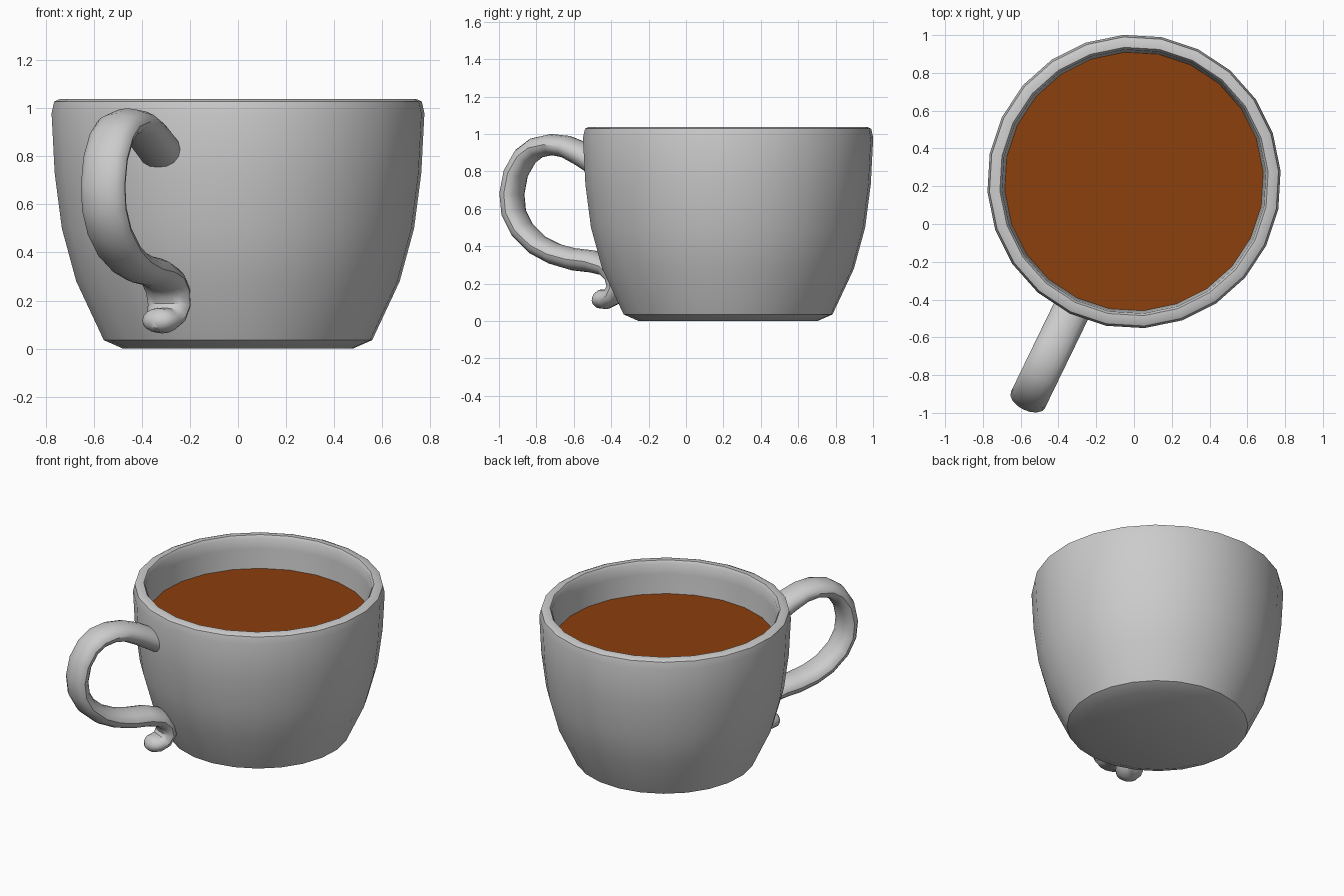
import bpy, bmesh, math
from mathutils import Vector

if "Cube" in bpy.data.objects:
    bpy.data.objects.remove(bpy.data.objects["Cube"])

SIDES = 24
CENTRE = Vector((0, 0.225, 0))
ANGLE = math.radians(244.1)                      # direction the handle points
OUT = Vector((math.cos(ANGLE), math.sin(ANGLE), 0))
SIDE = Vector((-OUT.y, OUT.x, 0))
UP = Vector((0, 0, 1))


def loft(name, rings):
    """Join closed rings of points into a capped skin."""
    bm = bmesh.new()
    loops = [[bm.verts.new(p) for p in ring] for ring in rings]
    n = len(loops[0])
    for a, b in zip(loops, loops[1:]):
        for i in range(n):
            j = (i + 1) % n
            bm.faces.new((a[i], a[j], b[j], b[i]))
    bm.faces.new(loops[0])
    if len(loops) > 1:
        bm.faces.new(loops[-1])
    bmesh.ops.recalc_face_normals(bm, faces=bm.faces[:])
    mesh = bpy.data.meshes.new(name)
    bm.to_mesh(mesh)
    bm.free()
    obj = bpy.data.objects.new(name, mesh)
    bpy.context.collection.objects.link(obj)
    bpy.ops.object.select_all(action='DESELECT')
    obj.select_set(True)
    bpy.context.view_layer.objects.active = obj
    bpy.ops.object.shade_smooth_by_angle(angle=math.radians(35))
    return obj


def circle(r, z):
    return [CENTRE + r * (math.cos(t) * OUT + math.sin(t) * SIDE) + z * UP
            for t in (i * math.tau / SIDES for i in range(SIDES))]


# cup: outer wall up, over the rim, down the inside
profile = [(0.48, 0), (0.56, 0.035), (0.675, 0.28), (0.735, 0.5), (0.765, 0.73),
           (0.778, 0.98), (0.767, 1.028), (0.745, 1.038), (0.712, 1.038),
           (0.70, 1.02), (0.695, 0.95), (0.68, 0.73), (0.65, 0.5),
           (0.59, 0.28), (0.49, 0.10)]
loft("cup", [circle(r, z) for r, z in profile])

# drink surface
drink = loft("drink", [circle(0.687, 0.82)])
mat = bpy.data.materials.new("drink_brown")
mat.diffuse_color = (0.26, 0.05, 0.004, 1)
mat.use_nodes = True
mat.node_tree.nodes["Principled BSDF"].inputs["Base Color"].default_value = mat.diffuse_color
drink.data.materials.append(mat)

# handle: path of (distance from cup axis, height, half thickness, half width)
path = [(0.73, 0.815, 0.07, 0.10), (0.862, 0.89, 0.067, 0.10), (0.962, 0.932, 0.06, 0.10),
        (1.05, 0.943, 0.057, 0.10), (1.14, 0.925, 0.057, 0.10), (1.205, 0.88, 0.057, 0.10),
        (1.262, 0.79, 0.057, 0.10), (1.285, 0.68, 0.057, 0.10), (1.274, 0.58, 0.057, 0.10),
        (1.224, 0.488, 0.057, 0.10), (1.13, 0.405, 0.057, 0.10), (1.03, 0.358, 0.058, 0.10),
        (0.918, 0.33, 0.06, 0.10), (0.806, 0.318, 0.06, 0.10), (0.717, 0.292, 0.056, 0.10),
        (0.667, 0.24, 0.052, 0.10), (0.655, 0.18, 0.05, 0.097), (0.684, 0.132, 0.05, 0.09),
        (0.73, 0.116, 0.054, 0.083), (0.765, 0.118, 0.05, 0.072), (0.785, 0.122, 0.036, 0.05),
        (0.796, 0.126, 0.014, 0.02)]
rings = []
for k, (s, z, a, b) in enumerate(path):
    p, q = path[max(k - 1, 0)], path[min(k + 1, len(path) - 1)]
    tangent = (OUT * (q[0] - p[0]) + UP * (q[1] - p[1])).normalized()
    normal = tangent.cross(SIDE)
    mid = CENTRE + OUT * s + UP * z
    rings.append([mid + a * math.cos(t) * normal + b * math.sin(t) * SIDE
                  for t in (i * math.tau / 16 for i in range(16))])
handle = loft("handle", rings)
handle.data.shade_smooth()
